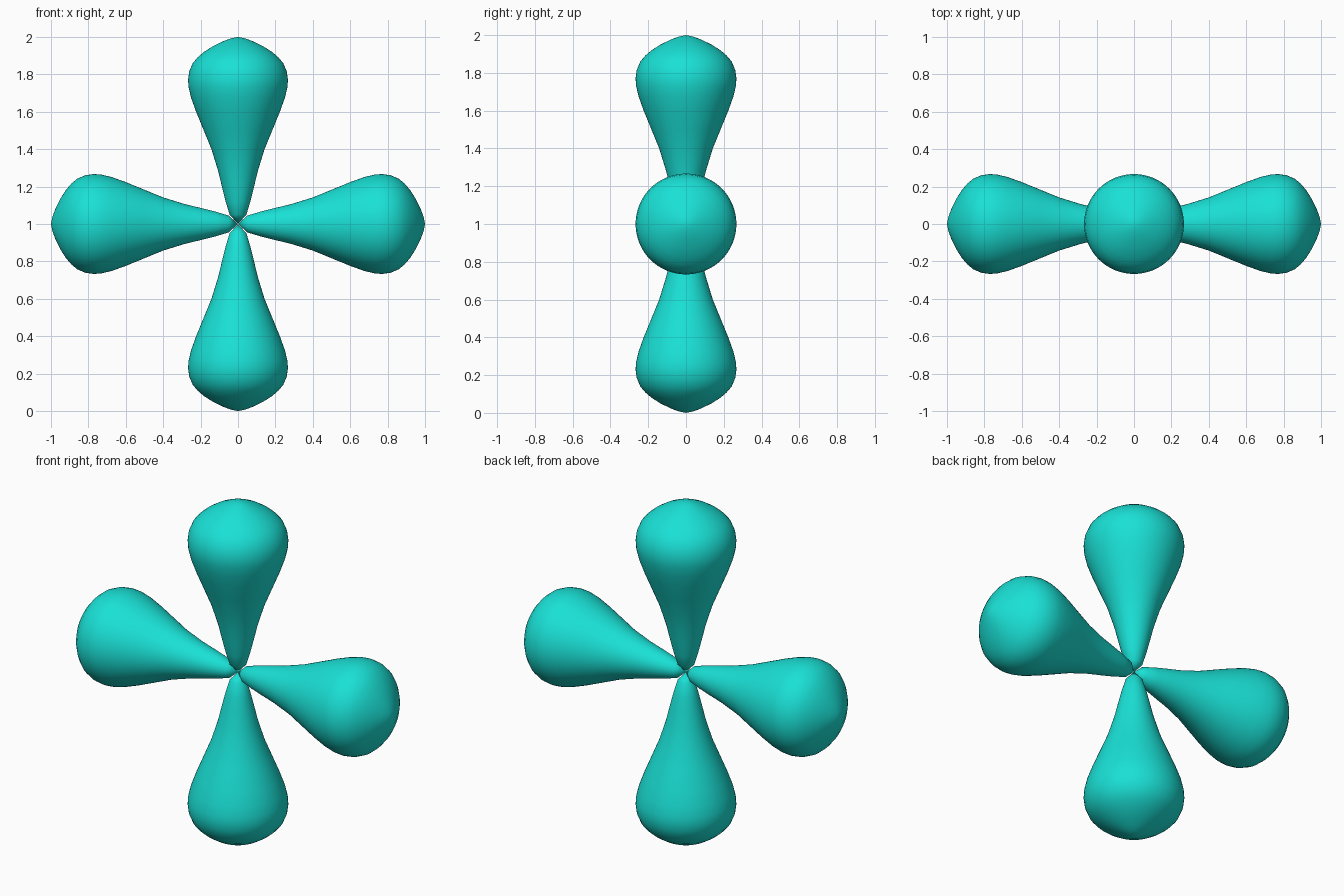
import bpy
import bmesh
import math
from mathutils import Matrix, Vector

if "Cube" in bpy.data.objects:
    bpy.data.objects.remove(bpy.data.objects["Cube"])

SEGMENTS = 64
CENTRE = Vector((0, 0, 1))

# Lobe half-profile: (radius, distance from the shared centre)
PROFILE = [
    (0, 0), (0.045, 0.05), (0.066, 0.12), (0.086, 0.20), (0.105, 0.28),
    (0.142, 0.40), (0.183, 0.50), (0.224, 0.60), (0.251, 0.675),
    (0.264, 0.73), (0.267, 0.77), (0.261, 0.815), (0.242, 0.86),
    (0.215, 0.892), (0.182, 0.92), (0.135, 0.95), (0.075, 0.979),
    (0.035, 0.993), (0, 1.0),
]

teal = bpy.data.materials.new("teal")
teal.diffuse_color = (0.01, 0.75, 0.67, 1)
teal.use_nodes = True
teal.node_tree.nodes["Principled BSDF"].inputs["Base Color"].default_value = teal.diffuse_color


def make_lobe(name, angle):
    """Lathe the profile about z, then swing it about y to its direction."""
    bm = bmesh.new()
    verts = [bm.verts.new((r, 0, t)) for r, t in PROFILE]
    edges = [bm.edges.new(pair) for pair in zip(verts, verts[1:])]
    bmesh.ops.spin(bm, geom=verts + edges, cent=(0, 0, 0), axis=(0, 0, 1),
                   angle=math.tau, steps=SEGMENTS)
    bmesh.ops.remove_doubles(bm, verts=bm.verts, dist=1e-4)
    bmesh.ops.recalc_face_normals(bm, faces=bm.faces)
    bm.transform(Matrix.Translation(CENTRE) @ Matrix.Rotation(angle, 4, 'Y'))
    mesh = bpy.data.meshes.new(name)
    bm.to_mesh(mesh)
    bm.free()
    mesh.materials.append(teal)
    obj = bpy.data.objects.new(name, mesh)
    bpy.context.collection.objects.link(obj)
    bpy.ops.object.select_all(action='DESELECT')
    obj.select_set(True)
    bpy.context.view_layer.objects.active = obj
    bpy.ops.object.shade_smooth_by_angle(angle=math.radians(40))


# Four identical lobes in the xz plane
for i, side in enumerate(("top", "right", "bottom", "left")):
    make_lobe(f"{side}_lobe", i * math.pi / 2)
